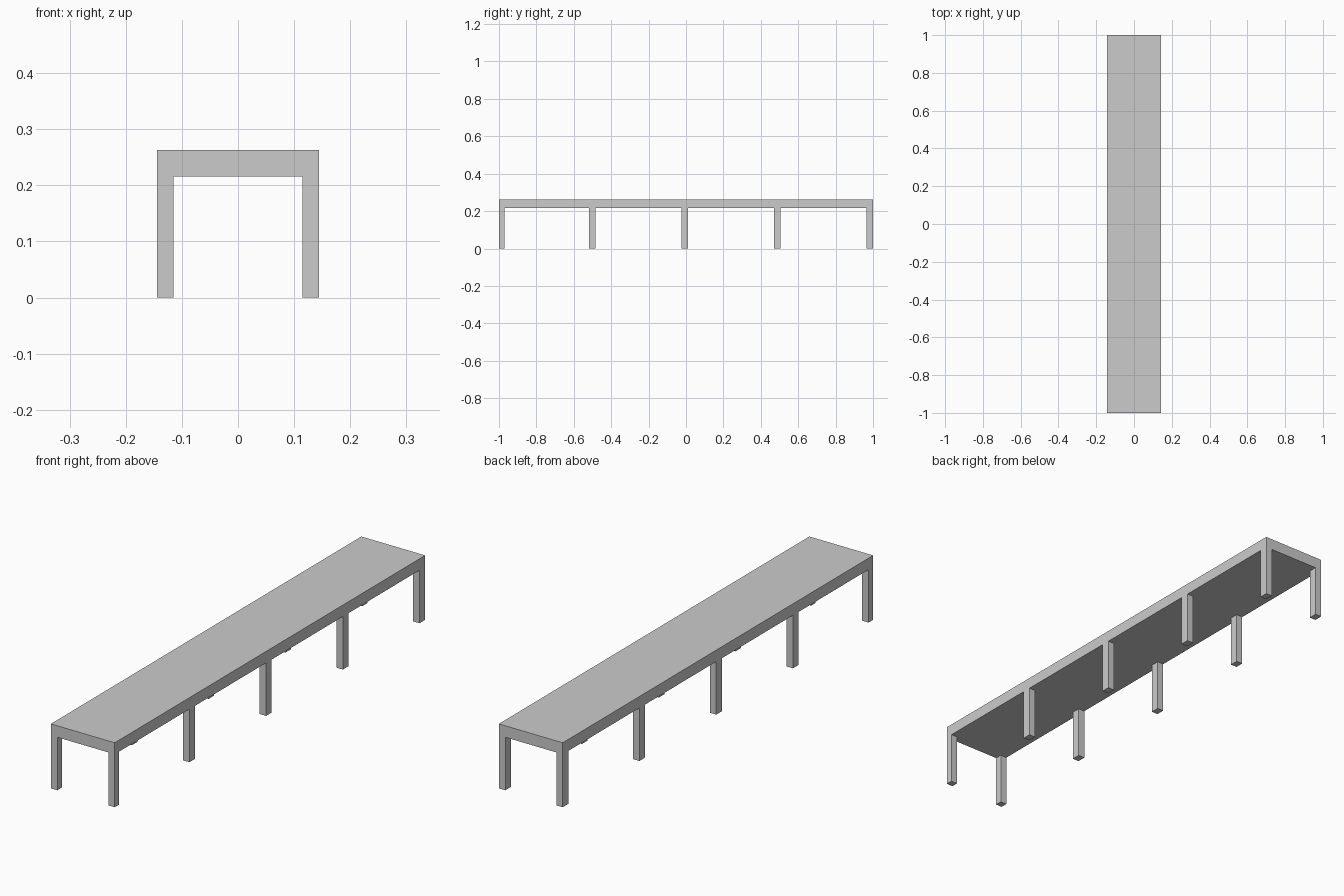
import bpy, bmesh
from mathutils import Matrix, Vector

if "Cube" in bpy.data.objects:
    bpy.data.objects.remove(bpy.data.objects["Cube"])

HALF_W, HALF_L = 0.144, 1.0
TOP, UNDER = 0.263, 0.216
LEG_W = 0.029


def box(name, lo, hi):
    lo, hi = Vector(lo), Vector(hi)
    bm = bmesh.new()
    bmesh.ops.create_cube(bm, size=1.0, matrix=Matrix.Diagonal((*(hi - lo), 1.0)))
    mesh = bpy.data.meshes.new(name)
    bm.to_mesh(mesh)
    bm.free()
    obj = bpy.data.objects.new(name, mesh)
    obj.location = (lo + hi) / 2
    bpy.context.collection.objects.link(obj)
    return obj


# Long flat bench top
box("bench_top", (-HALF_W, -HALF_L, UNDER), (HALF_W, HALF_L, TOP))

# Five pairs of legs, flush with the long edges
leg_spans = [(-1.0, -0.971), (-0.519, -0.483), (-0.025, 0.011),
             (0.470, 0.506), (0.964, 1.0)]
for i, (y0, y1) in enumerate(leg_spans, 1):
    box(f"left_leg_{i}", (-HALF_W, y0, 0), (-HALF_W + LEG_W, y1, UNDER))
    box(f"right_leg_{i}", (HALF_W - LEG_W, y0, 0), (HALF_W, y1, UNDER))
